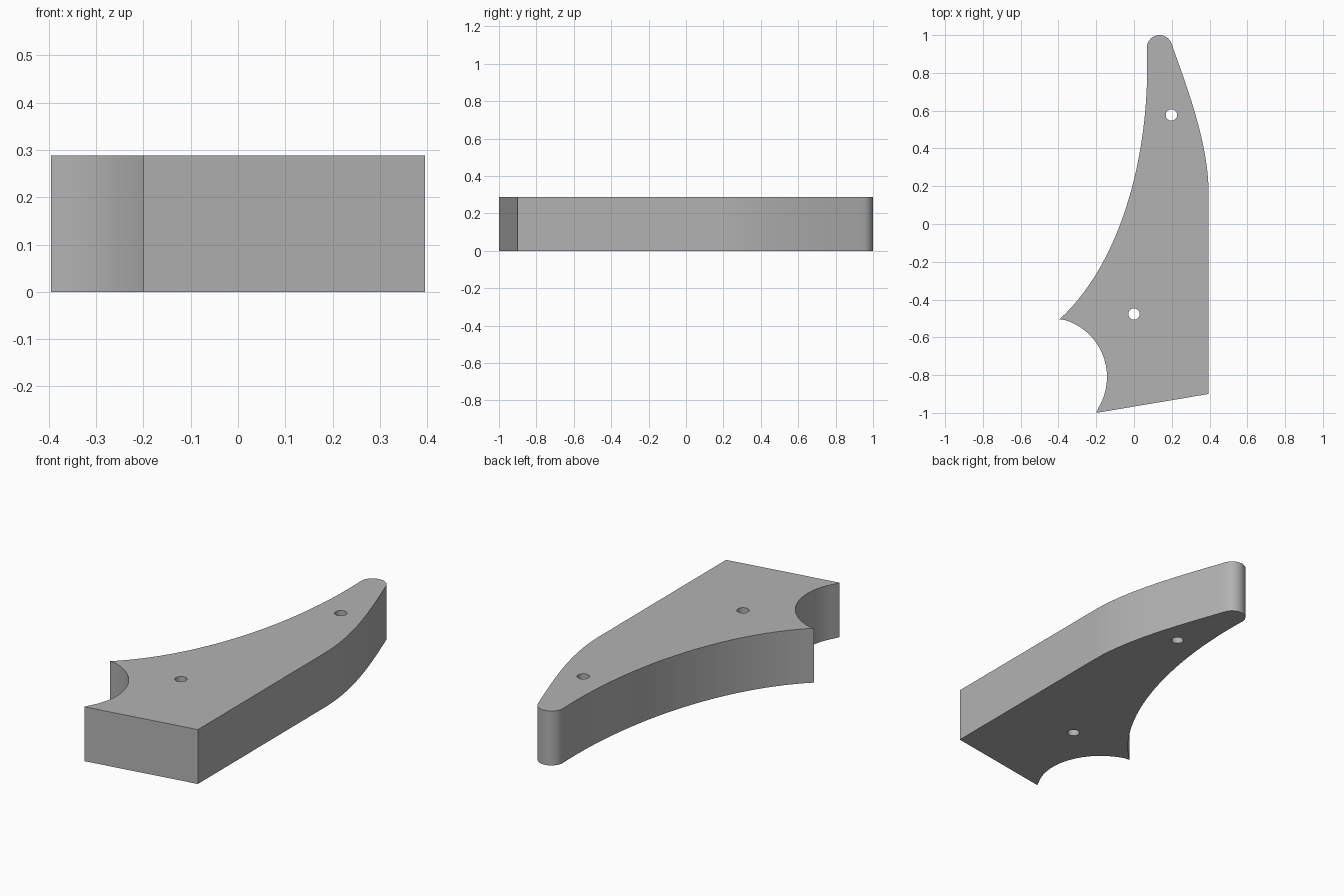
import bpy, bmesh
from math import cos, sin, radians
from mathutils import Vector
from mathutils.geometry import interpolate_bezier

HEIGHT = 0.288

cube = bpy.data.objects.get("Cube")
if cube:
    bpy.data.objects.remove(cube, do_unlink=True)

grey = bpy.data.materials.new("plain grey")
grey.use_nodes = True
colour = (0.45, 0.45, 0.45, 1)
grey.diffuse_color = colour
grey.node_tree.nodes["Principled BSDF"].inputs["Base Color"].default_value = colour


def arc(cx, cy, r, start, end, n):
    angles = [radians(start + (end - start) * i / n) for i in range(n + 1)]
    return [Vector((cx + r * cos(a), cy + r * sin(a))) for a in angles]


def bezier(a, b, c, d, n=28):
    return [p.to_2d() for p in interpolate_bezier(*[Vector(p).to_3d() for p in (a, b, c, d)], n)]


def prism(name, outline, z0, z1):
    """Extrude a counter-clockwise outline upward from z0 to z1."""
    bm = bmesh.new()
    base = bm.faces.new([bm.verts.new((p[0], p[1], z0)) for p in outline])
    top = bmesh.ops.extrude_face_region(bm, geom=[base], use_keep_orig=True)["geom"]
    bmesh.ops.translate(bm, vec=(0, 0, z1 - z0),
                        verts=[g for g in top if isinstance(g, bmesh.types.BMVert)])
    bmesh.ops.recalc_face_normals(bm, faces=bm.faces)
    mesh = bpy.data.meshes.new(name)
    bm.to_mesh(mesh)
    bm.free()
    mesh.materials.append(grey)
    obj = bpy.data.objects.new(name, mesh)
    bpy.context.collection.objects.link(obj)
    return obj


# Outline: slanted end, straight side, bowed side, round tip, hollow side, round notch
outline = [Vector((-0.2, -1.0)), Vector((0.395, -0.9))]
outline += bezier((0.395, 0.16), (0.395, 0.42), (0.29, 0.70), (0.199, 0.954))
outline += arc(0.135, 0.933, 0.067, 18, 180, 18)[1:]
outline += bezier((0.068, 0.933), (0.09, 0.35), (-0.08, -0.22), (-0.395, -0.505))[1:]
outline += arc(-0.459, -0.81, 0.316, 77, -35, 28)[1:-1]
plate = prism("curved_plate", outline, 0, HEIGHT)

# Two through holes
bpy.context.view_layer.objects.active = plate
plate.select_set(True)
for x, y in ((0.198, 0.577), (0.0, -0.477)):
    cutter = prism("hole_cutter", arc(x, y, 0.03, 0, 348.75, 31), -0.1, HEIGHT + 0.1)
    cutter.hide_render = True
    cut = plate.modifiers.new("hole", "BOOLEAN")
    cut.operation = "DIFFERENCE"
    cut.solver = "EXACT"
    cut.object = cutter
    bpy.ops.object.modifier_apply(modifier=cut.name)
    bpy.data.objects.remove(cutter, do_unlink=True)

bpy.ops.object.shade_smooth_by_angle(angle=radians(30))
